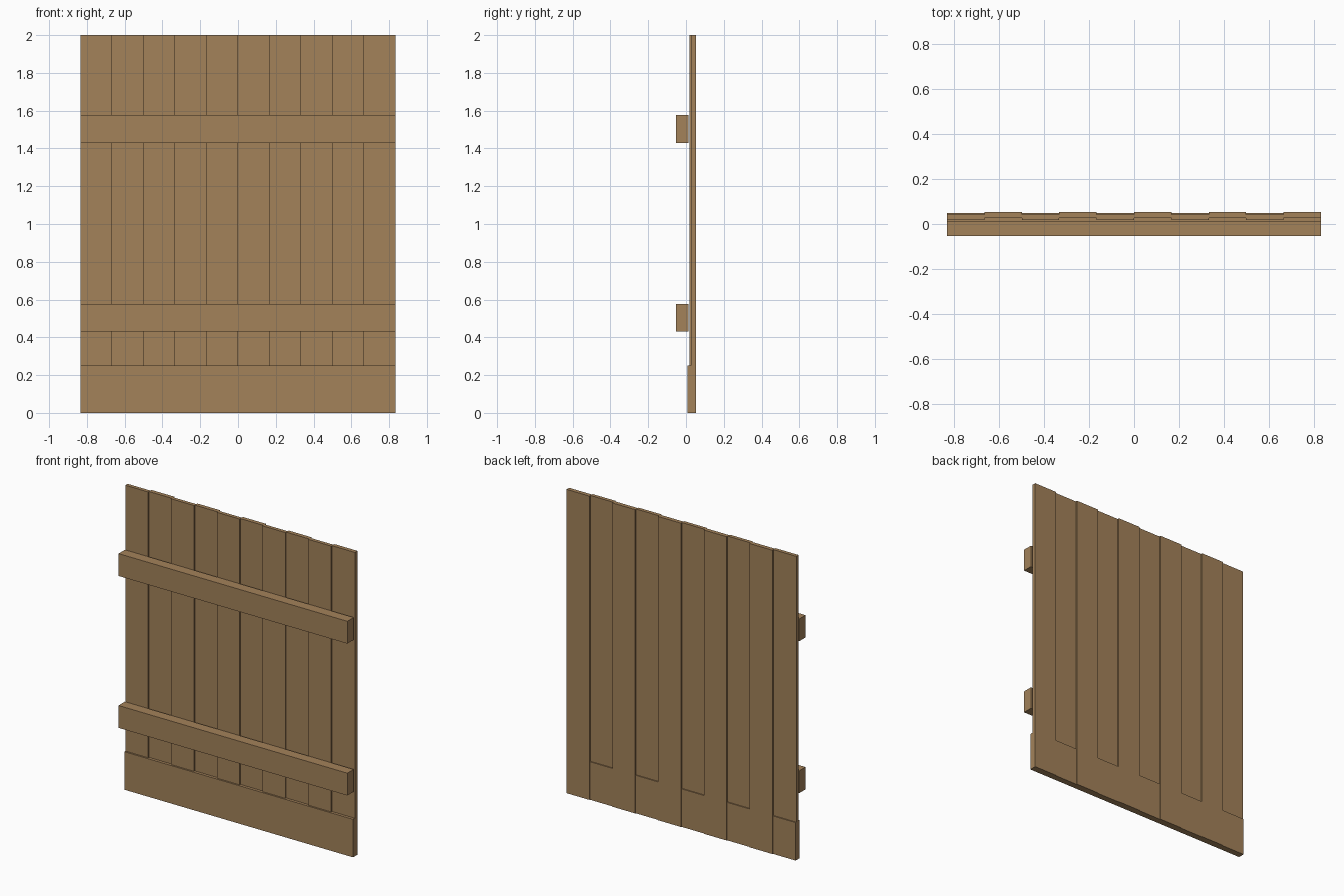
import bpy

cube = bpy.data.objects.get("Cube")
if cube:
    bpy.data.objects.remove(cube, do_unlink=True)

wood = bpy.data.materials.new("brown wood")
wood.use_nodes = True
COLOUR = (0.366, 0.223, 0.102, 1)
wood.diffuse_color = COLOUR
wood.node_tree.nodes["Principled BSDF"].inputs["Base Color"].default_value = COLOUR

HALF = 0.833
COUNT = 10
STEP = 2 * HALF / COUNT


def box(name, x, y, z):
    """Box spanning the (low, high) ranges on each axis."""
    spans = (x, y, z)
    bpy.ops.mesh.primitive_cube_add(size=1, location=[sum(s) / 2 for s in spans])
    ob = bpy.context.object
    ob.name = name
    ob.scale = [s[1] - s[0] for s in spans]
    bpy.ops.object.transform_apply(location=False, rotation=False, scale=True)
    ob.data.materials.append(wood)
    return ob


# Upright planks alternate between set forward and set back,
# each standing on a thicker section of the base board
for i in range(COUNT):
    x = (-HALF + i * STEP, -HALF + (i + 1) * STEP)
    set_back = i % 2 == 1
    plank_y = (0.026, 0.053) if set_back else (0.018, 0.042)
    base_y = (0.007, 0.053 if set_back else 0.049)
    box(f"plank_{i + 1}", x, plank_y, (0.25, 2))
    box(f"base_board_{i + 1}", x, base_y, (0, 0.25))

# Horizontal rails across the front
for name, z in (("lower_rail", 0.43), ("upper_rail", 1.43)):
    box(name, (-HALF, HALF), (-0.053, 0.013), (z, z + 0.147))
